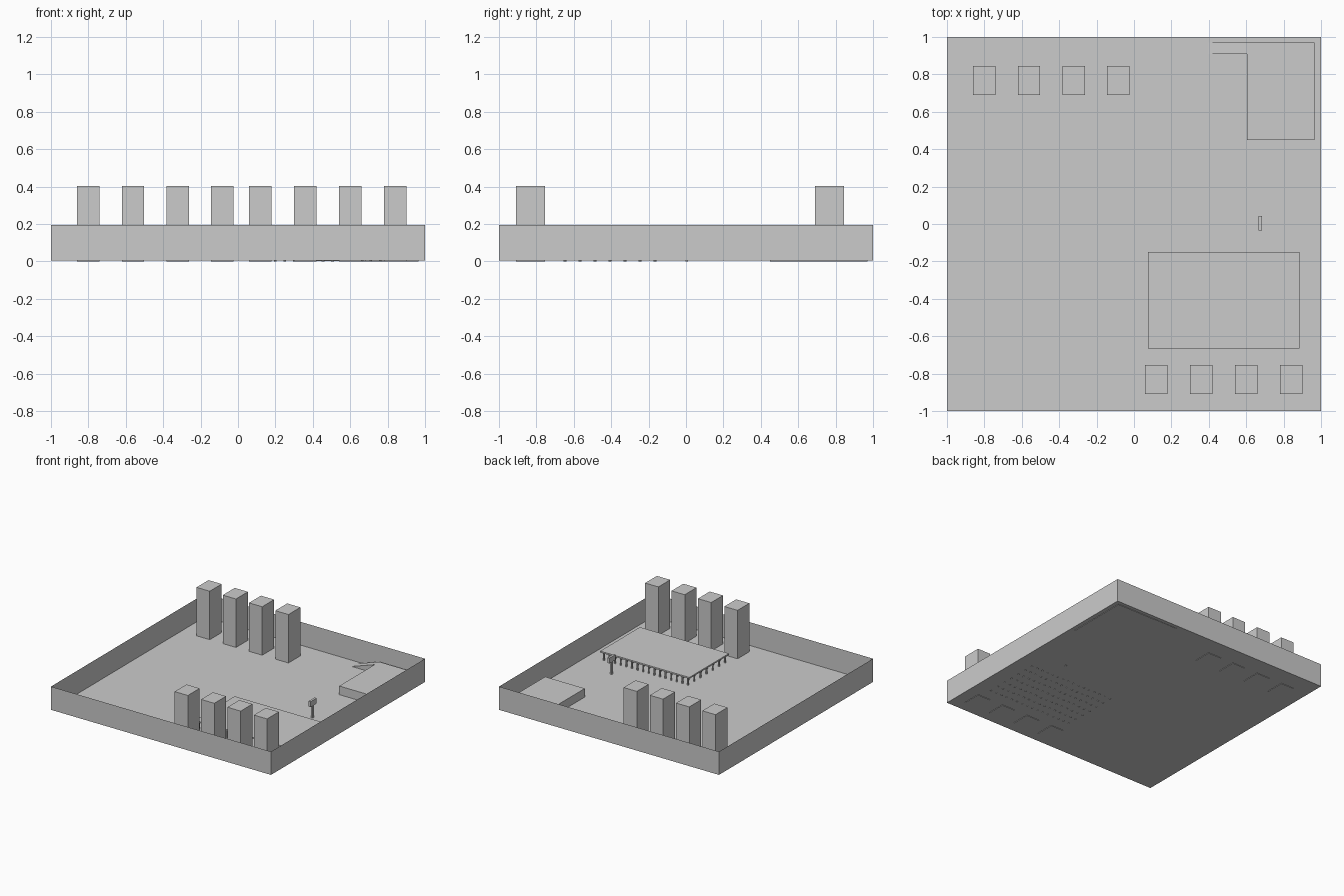
import bpy, bmesh

if "Cube" in bpy.data.objects:
    bpy.data.objects.remove(bpy.data.objects["Cube"])


def finish(name, bm):
    bmesh.ops.recalc_face_normals(bm, faces=bm.faces)
    mesh = bpy.data.meshes.new(name)
    bm.to_mesh(mesh)
    bm.free()
    obj = bpy.data.objects.new(name, mesh)
    bpy.context.collection.objects.link(obj)
    return obj


def add_box(bm, x0, x1, y0, y1, z0, z1):
    verts = bmesh.ops.create_cube(bm, size=1)["verts"]
    for v in verts:
        v.co.x = x1 if v.co.x > 0 else x0
        v.co.y = y1 if v.co.y > 0 else y0
        v.co.z = z1 if v.co.z > 0 else z0
    return verts


def box(name, *bounds):
    bm = bmesh.new()
    add_box(bm, *bounds)
    return finish(name, bm)


FLOOR = 0.004
DECK_TOP = 0.078

# Open tray with sheet-thin walls
bm = bmesh.new()
add_box(bm, -1, 1, -1, 1, FLOOR, 0.195)
lid = max(bm.faces, key=lambda f: f.calc_center_median().z)
bmesh.ops.delete(bm, geom=[lid], context='FACES_ONLY')
bmesh.ops.recalc_face_normals(bm, faces=bm.faces)
for f in bm.faces:
    f.normal_update()
finish("tray", bm)

# Two rows of tower blocks
for i in range(4):
    x = -0.86 + 0.2385 * i
    box(f"back_tower_{i + 1}", x, x + 0.12, 0.69, 0.845, 0, 0.402)
    x = 0.06 + 0.24 * i
    box(f"front_tower_{i + 1}", x, x + 0.12, -0.908, -0.755, 0, 0.402)

# Raised deck
box("deck", 0.075, 0.885, -0.665, -0.15, 0.066, DECK_TOP)

# Grid of slim piles under the deck
bm = bmesh.new()
for i in range(16):
    for j in range(7):
        x = 0.098 + i * 0.764 / 15
        y = -0.647 + j * 0.481 / 6
        ring = bmesh.ops.create_cone(bm, cap_ends=True, segments=8, radius1=0.007,
                                     radius2=0.007, depth=0.068)["verts"]
        bmesh.ops.translate(bm, verts=ring, vec=(x, y, 0.034))
finish("deck_piles", bm)

# Corner platform with a ramp running down to the left
box("platform", 0.605, 0.965, 0.45, 0.97, 0, 0.075)
bm = bmesh.new()
profile = [(0.39, 0.002), (0.605, 0.002), (0.605, 0.075)]
face = bm.faces.new([bm.verts.new((x, 0.91, z)) for x, z in profile])
out = bmesh.ops.extrude_face_region(bm, geom=[face])["geom"]
bmesh.ops.translate(bm, vec=(0, 0.06, 0),
                    verts=[g for g in out if isinstance(g, bmesh.types.BMVert)])
finish("ramp", bm)

# Small sign on a post
box("sign_post", 0.668, 0.682, -0.004, 0.01, 0, 0.12)
box("sign_board", 0.666, 0.684, -0.036, 0.043, 0.108, 0.152)
